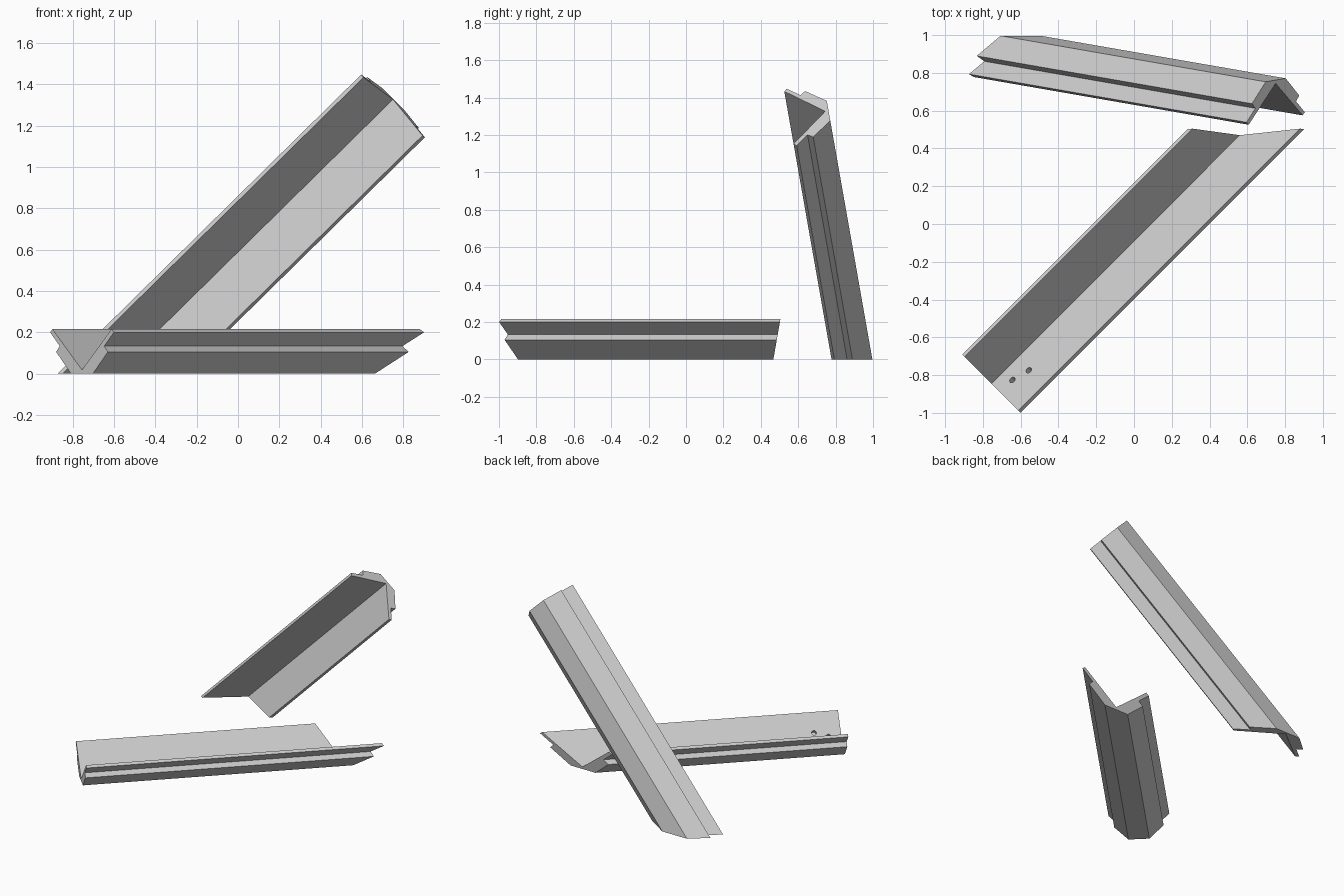
import bpy, bmesh, math
from mathutils import Vector, Matrix

if "Cube" in bpy.data.objects:
    bpy.data.objects.remove(bpy.data.objects["Cube"])

steel = bpy.data.materials.new("light_grey")
steel.diffuse_color = (0.6, 0.6, 0.6, 1)
steel.use_nodes = True
steel.node_tree.nodes["Principled BSDF"].inputs["Base Color"].default_value = steel.diffuse_color

# Half of the angle channel section: (sideways, height)
HALF = [(0.075, 0.0), (0.177, 0.105), (0.152, 0.133), (0.218, 0.2), (0.202, 0.215)]
SECTION = HALF + [(0.0, 0.018)] + [(-w, h) for w, h in reversed(HALF)]


def channel(name, origin, side, up, along, planes):
    """Sweep the section along a line between two (point, normal) cutting planes."""
    bm = bmesh.new()
    rings = []
    for point, normal in planes:
        ring = []
        for w, h in SECTION:
            p = origin + side * w + up * h
            t = (point - p).dot(normal) / along.dot(normal)
            ring.append(bm.verts.new(p + along * t))
        rings.append(ring)
    a, b = rings
    n = len(a)
    for i in range(n):
        j = (i + 1) % n
        bm.faces.new((a[i], a[j], b[j], b[i]))
    bm.faces.new(a)
    bm.faces.new(b)
    bmesh.ops.recalc_face_normals(bm, faces=bm.faces)
    mesh = bpy.data.meshes.new(name)
    bm.to_mesh(mesh)
    bm.free()
    mesh.materials.append(steel)
    obj = bpy.data.objects.new(name, mesh)
    bpy.context.collection.objects.link(obj)
    return obj


# Local directions shared by both channels
along = Vector((1, 1, 0)).normalized()
side = Vector((1, -1, 0)).normalized()
up = Vector((0, 0, 1))
tilt = Matrix.Rotation(math.radians(100), 3, 'X')

# Lying channel: square start, mitred far end
start = Vector((-0.755, -0.845, 0))
mitre = (Vector((0, 0.467, 0)), Vector((0, 1, -0.176)))
lying = channel("lying_channel", start, side, up, along, [(start, along), mitre])

# Raised channel: cut flat on the floor, square top end
top = Vector((0.75, 0.762, 1.33))
r_along = tilt @ along
channel("raised_channel", top, tilt @ side, tilt @ up, r_along,
        [(Vector((0, 0, 0)), Vector((0, 0, 1))), (top, r_along)])

# Two blind bolt holes in the lying channel wall
wall_normal = (up - side).normalized()
for i, (d, w) in enumerate([(0.092, 0.065), (0.19, 0.09)]):
    p = start + along * d + side * w + up * (w + 0.016)
    bpy.ops.mesh.primitive_cylinder_add(vertices=16, radius=0.017, depth=0.07, location=p,
                                        rotation=wall_normal.to_track_quat('Z', 'Y').to_euler())
    cutter = bpy.context.object
    cutter.name = f"hole_cutter_{i + 1}"
    cutter.data.materials.append(steel)
    cutter.hide_render = True
    cutter.display_type = 'WIRE'
    cut = lying.modifiers.new("bolt_hole", 'BOOLEAN')
    cut.operation = 'DIFFERENCE'
    cut.solver = 'EXACT'
    cut.object = cutter
